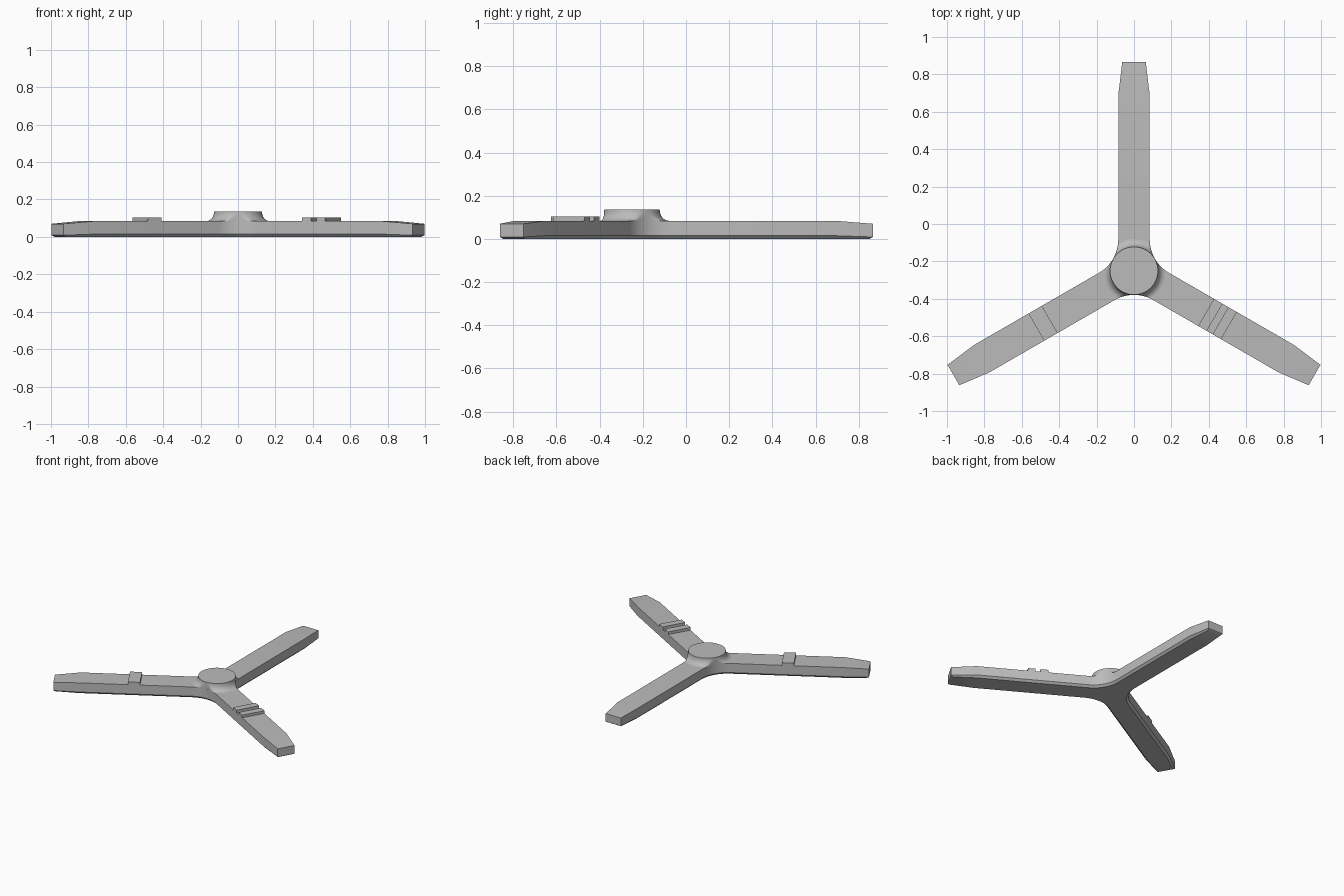
import bpy, bmesh
from math import sin, cos, sqrt, radians, pi
from mathutils import Vector

cube = bpy.data.objects.get("Cube")
if cube:
    bpy.data.objects.remove(cube, do_unlink=True)

HUB = Vector((0, -0.25, 0))
ARMS = [radians(a) for a in (90, 210, 330)]
HALF_W, TIP_W = 0.084, 0.063          # arm half widths
TAPER, TIP = 0.94, 1.115              # distances from the hub centre
TOP, TIP_TOP, HUB_TOP, PLATE_TOP = 0.084, 0.07, 0.137, 0.104
CHAMFER = 0.015
HUB_R, FLARE = 0.128, 0.042
FILLET = 0.206                        # plan radius between the arms
CENTRE = (HALF_W + FILLET) / sin(pi / 3)
ROOT = CENTRE / 2                     # where fillet meets straight side
STEPS = 12

grey = bpy.data.materials.new("plain grey")
grey.use_nodes = True
COLOUR = (0.5, 0.5, 0.5, 1)
grey.diffuse_color = COLOUR
grey.node_tree.nodes["Principled BSDF"].inputs["Base Color"].default_value = COLOUR


def polar(r, a):
    return Vector((r * cos(a), r * sin(a), 0))


def finish(name, bm):
    bmesh.ops.recalc_face_normals(bm, faces=bm.faces)
    mesh = bpy.data.meshes.new(name)
    bm.to_mesh(mesh)
    bm.free()
    mesh.materials.append(grey)
    obj = bpy.data.objects.new(name, mesh)
    bpy.context.collection.objects.link(obj)
    bpy.ops.object.select_all(action='DESELECT')
    obj.select_set(True)
    bpy.context.view_layer.objects.active = obj
    bpy.ops.object.shade_smooth_by_angle(angle=radians(35))
    return obj


def outline(bm, z, tip_z, inset=0.0):
    """Vertices round the three arms: six for each arm, then the fillet arc."""
    w, tw, tip = HALF_W - inset, TIP_W - inset * 0.6, TIP - inset
    verts = []
    for a in ARMS:
        u, v = polar(1, a), polar(1, a + pi / 2)
        for s, side, h in ((ROOT, -w, z), (TAPER, -w, z), (tip, -tw, tip_z),
                           (tip, tw, tip_z), (TAPER, w, z), (ROOT, w, z)):
            verts.append(bm.verts.new(HUB + u * s + v * side + Vector((0, 0, h))))
        c = HUB + polar(CENTRE, a + pi / 3) + Vector((0, 0, z))
        for i in range(1, STEPS):
            t = a + 1.5 * pi - pi / 3 * i / STEPS
            verts.append(bm.verts.new(c + polar(FILLET + inset, t)))
    return verts


# Three armed body with a chamfered underside
bm = bmesh.new()
layers = [outline(bm, 0, 0, CHAMFER), outline(bm, CHAMFER, CHAMFER * 0.6),
          outline(bm, TOP, TIP_TOP)]
count = len(layers[0])
for low, high in zip(layers, layers[1:]):
    for i in range(count):
        j = (i + 1) % count
        bm.faces.new((low[i], low[j], high[j], high[i]))
per_arm = count // 3
for ring in (layers[0], layers[2]):
    for k in range(0, count, per_arm):
        arm = ring[k:k + 6]
        bm.faces.new((arm[0], arm[1], arm[4], arm[5]))
        bm.faces.new(arm[1:5])
    bm.faces.new([v for i, v in enumerate(ring) if i % per_arm not in (1, 2, 3, 4)])
finish("arm_body", bm)


def plan_radius(angle):
    """Distance from the hub centre to the body outline."""
    phi = abs((angle - pi / 2 + pi / 3) % (2 * pi / 3) - pi / 3)
    if phi < 1e-6:
        return TIP
    b = pi / 3 - phi
    under = FILLET ** 2 - (CENTRE * sin(b)) ** 2
    straight = HALF_W / sin(phi)
    if straight * cos(phi) > ROOT or under < 0:
        return straight
    return CENTRE * cos(b) - sqrt(under)


# Round hub flaring down onto the arms, trimmed to the body outline
bm = bmesh.new()
SEG, RINGS = 96, 8
rings = []
for i in range(RINGS + 1):
    t = pi / 2 * i / RINGS
    r, z = HUB_R + FLARE * (1 - cos(t)), HUB_TOP - (HUB_TOP - TOP) * sin(t)
    ring = []
    for k in range(SEG):
        a = 2 * pi * k / SEG
        p = HUB + polar(min(r, plan_radius(a)), a)
        ring.append(bm.verts.new((p.x, p.y, z)))
    rings.append(ring)
bm.faces.new(rings[0])
for up, down in zip(rings, rings[1:]):
    for k in range(SEG):
        n = (k + 1) % SEG
        bm.faces.new((up[k], down[k], down[n], up[n]))
finish("hub", bm)


# Raised bars across the two front arms
def bar(name, angle, start, end):
    bm = bmesh.new()
    bmesh.ops.create_cube(bm, size=1)
    bmesh.ops.scale(bm, verts=bm.verts, vec=(end - start, 2 * HALF_W, PLATE_TOP - TOP))
    obj = finish(name, bm)
    obj.location = HUB + polar((start + end) / 2, angle)
    obj.location.z = (PLATE_TOP + TOP) / 2
    obj.rotation_euler.z = angle


bar("right_arm_bar", ARMS[1], 0.52, 0.603)
bar("left_arm_inner_bar", ARMS[2], 0.445, 0.498)
bar("left_arm_outer_bar", ARMS[2], 0.534, 0.586)
